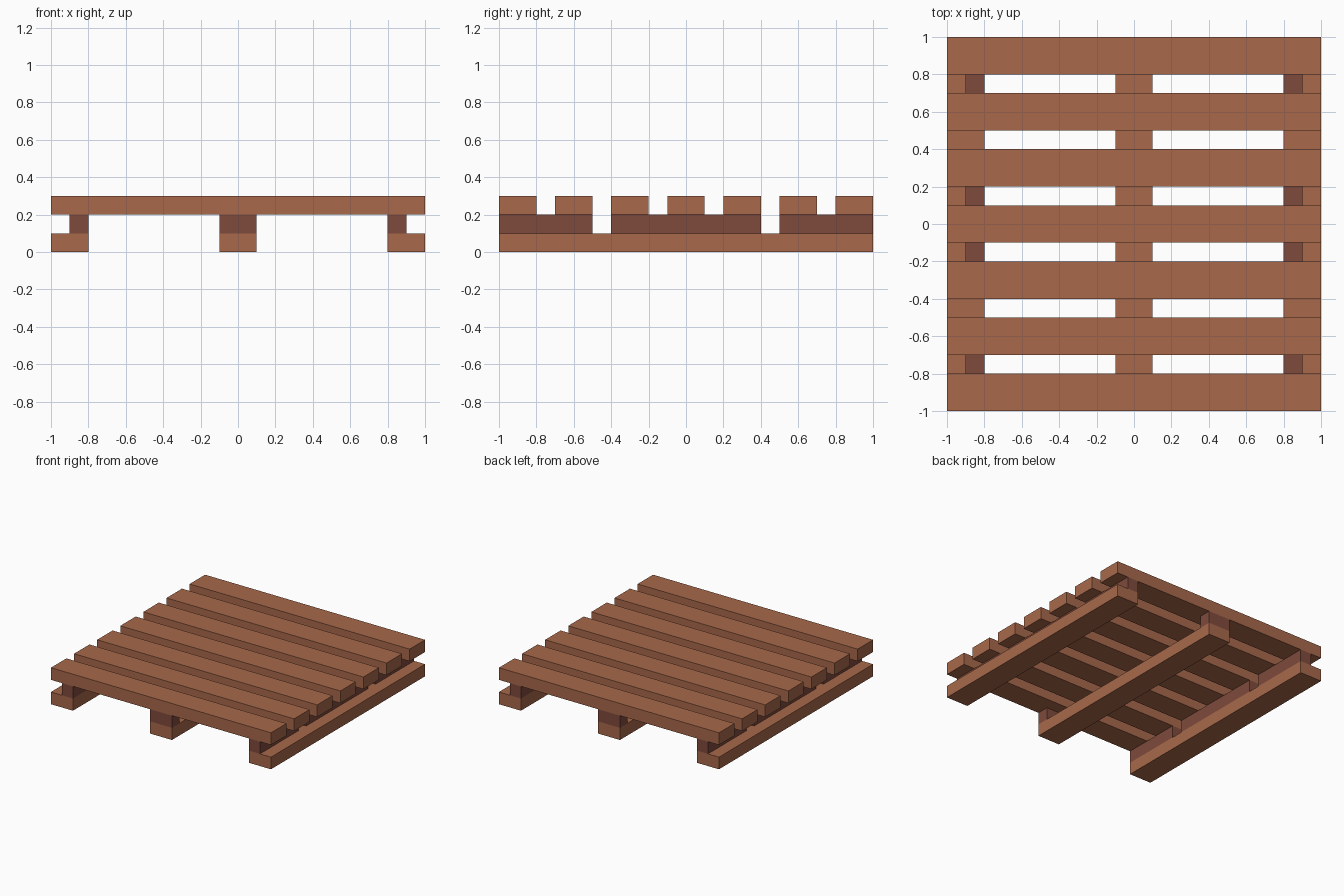
import bpy
import bmesh
from mathutils import Vector

if "Cube" in bpy.data.objects:
    bpy.data.objects.remove(bpy.data.objects["Cube"], do_unlink=True)


def material(name, rgb):
    m = bpy.data.materials.new(name)
    m.use_nodes = True
    m.diffuse_color = (*rgb, 1)
    m.node_tree.nodes["Principled BSDF"].inputs["Base Color"].default_value = (*rgb, 1)
    return m


wood = material("light wood", (0.392, 0.138, 0.069))
dark = material("dark wood", (0.216, 0.069, 0.045))


def box(name, x, y, z, mat):
    """Box spanning the given (min, max) ranges."""
    spans = (x, y, z)
    centre = Vector([(a + b) / 2 for a, b in spans])
    size = Vector([b - a for a, b in spans])
    bm = bmesh.new()
    bmesh.ops.create_cube(bm, size=1)
    bmesh.ops.scale(bm, vec=size, verts=bm.verts)
    mesh = bpy.data.meshes.new(name)
    bm.to_mesh(mesh)
    bm.free()
    mesh.materials.append(mat)
    obj = bpy.data.objects.new(name, mesh)
    obj.location = centre
    bpy.context.collection.objects.link(obj)


# Seven deck slats across the top
for i in range(7):
    y = -1 + 0.3 * i
    box(f"deck_slat_{i + 1}", (-1, 1), (y, y + 0.2), (0.2, 0.3), wood)

# Three bottom runners
for name, x in (("right", -1), ("middle", -0.1), ("left", 0.8)):
    box(f"{name}_runner", (x, x + 0.2), (-1, 1), (0, 0.1), wood)

# Spacers along the inner half of each side runner
for side, x in (("right", -0.9), ("left", 0.8)):
    for part, y in (("front", (-1, -0.5)), ("centre", (-0.4, 0.4)), ("back", (0.5, 1))):
        box(f"{side}_{part}_spacer", (x, x + 0.1), y, (0.1, 0.2), dark)

# Short blocks at the ends of the middle runner
for part, y in (("front", (-1, -0.9)), ("back", (0.9, 1))):
    box(f"middle_{part}_block", (-0.1, 0.1), y, (0.1, 0.2), dark)
